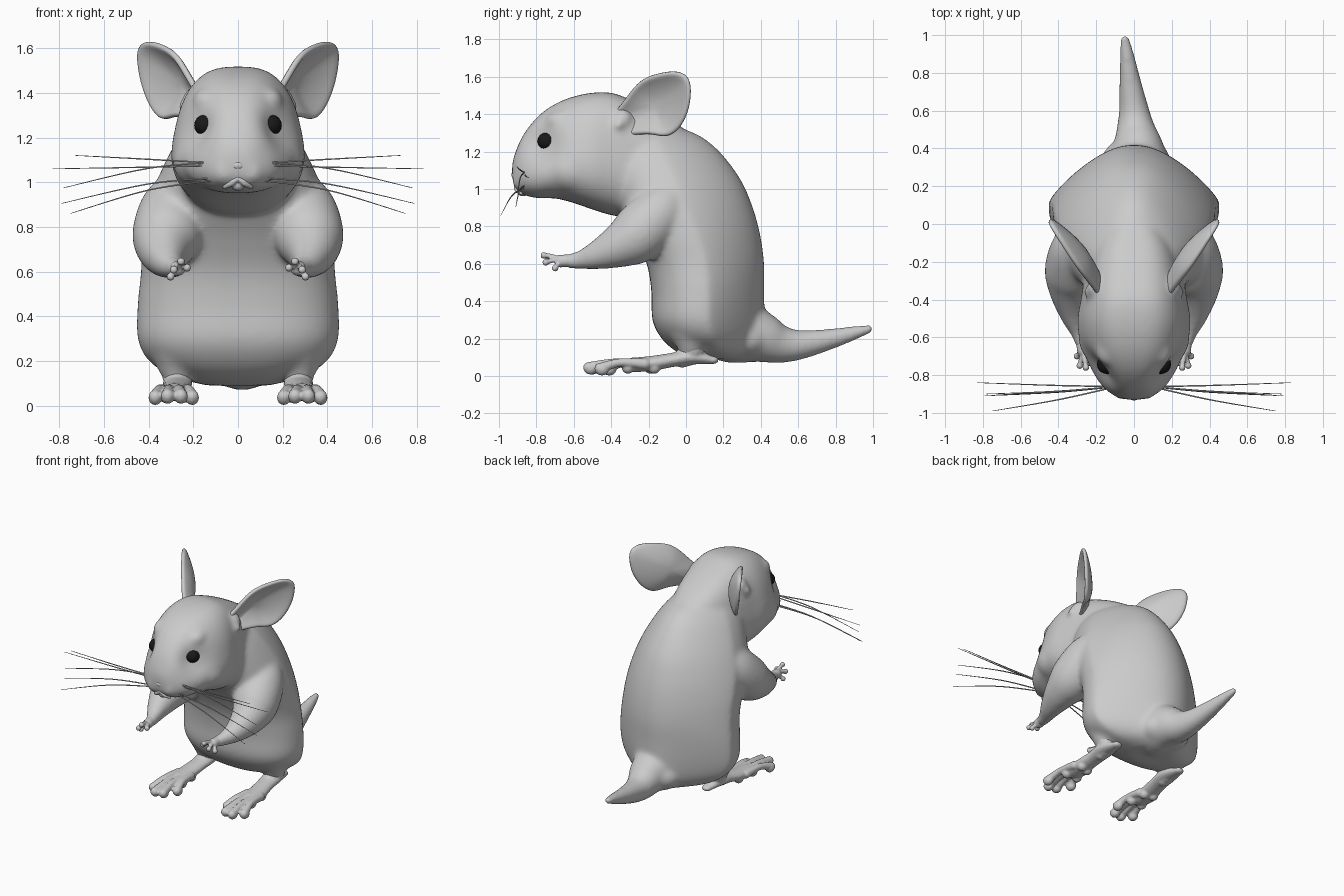
import bpy, bmesh
from math import sin, cos, pi, exp
from mathutils import Vector, Matrix

if "Cube" in bpy.data.objects:
    bpy.data.objects.remove(bpy.data.objects["Cube"])


def spline(pts, n=6, closed=False):
    """Catmull-Rom interpolation of tuples of any length."""
    out, m = [], len(pts)
    for i in range(m if closed else m - 1):
        idx = [(i + k) % m if closed else min(max(i + k, 0), m - 1) for k in (-1, 0, 1, 2)]
        a, b, c, d = (pts[k] for k in idx)
        for j in range(n):
            t = j / n
            out.append(tuple(0.5 * (2*q + (r - p)*t + (2*p - 5*q + 4*r - s)*t*t + (3*q - p - 3*r + s)*t**3)
                             for p, q, r, s in zip(a, b, c, d)))
    return out if closed else out + [tuple(pts[-1])]


def loft(bm, rings):
    rows = [[bm.verts.new(p) for p in ring] for ring in rings]
    n = len(rows[0])
    for a, b in zip(rows, rows[1:]):
        for i in range(n):
            bm.faces.new((a[i], a[(i + 1) % n], b[(i + 1) % n], b[i]))
    bm.faces.new(rows[0][::-1])
    bm.faces.new(rows[-1])


def ball(bm, c, r, scale=(1, 1, 1)):
    bmesh.ops.create_uvsphere(bm, u_segments=20, v_segments=12, radius=r,
                              matrix=Matrix.Translation(c) @ Matrix.Diagonal((*scale, 1)))


def tube(bm, pts, sides=16, flat=1.0, caps=True):
    """Round limb through (x, y, z, radius) points."""
    path = spline(pts)
    rings = []
    for i, p in enumerate(path):
        c = Vector(p[:3])
        t = Vector(path[min(i + 1, len(path) - 1)][:3]) - Vector(path[max(i - 1, 0)][:3])
        q = t.to_track_quat('Z', 'Y')
        ring = []
        for k in range(sides):
            o = q @ Vector((cos(2*pi*k/sides), sin(2*pi*k/sides), 0)) * p[3]
            o.z *= flat
            ring.append(c + o)
        rings.append(ring)
    loft(bm, rings)
    if caps:
        for p in (pts[0], pts[-1]):
            ball(bm, p[:3], p[3], (1, 1, flat))


def super_ring(low, high, count=48):
    """Unit superellipse with separate exponents for its negative and positive halves."""
    for k in range(count):
        c, s = cos(2*pi*k/count), sin(2*pi*k/count)
        n = high if s > 0 else low
        yield (abs(c)**(2/n) * (1 if c > 0 else -1), abs(s)**(2/n) * (1 if s > 0 else -1))


def finish(bm, name, voxel=0, smooth=0, mirror=False):
    bmesh.ops.recalc_face_normals(bm, faces=bm.faces)
    for f in bm.faces:
        f.smooth = True
    me = bpy.data.meshes.new(name)
    bm.to_mesh(me)
    bm.free()
    ob = bpy.data.objects.new(name, me)
    bpy.context.collection.objects.link(ob)
    if voxel:
        r = ob.modifiers.new("Fuse", 'REMESH')
        r.mode, r.voxel_size, r.use_smooth_shade = 'VOXEL', voxel, True
    if smooth:
        s = ob.modifiers.new("Soften", 'SMOOTH')
        s.factor, s.iterations = 0.5, smooth
    if mirror:
        ob.modifiers.new("Mirror", 'MIRROR').use_mirror_merge = False
    return ob


# Torso: horizontal sections (z, front y, back y, half width, narrowing to the back)
bm = bmesh.new()
torso = [(.09, .05, .36, .14, .5), (.13, -.05, .40, .29, .55), (.2, -.13, .42, .40, .55),
         (.3, -.18, .42, .45, .48), (.45, -.185, .418, .45, .4), (.6, -.21, .418, .435, .36),
         (.75, -.28, .398, .425, .33), (.9, -.37, .358, .40, .3), (1.05, -.41, .293, .345, .3),
         (1.2, -.43, .18, .265, .3), (1.29, -.4, .065, .185, .3), (1.33, -.33, -.05, .09, .3)]
loft(bm, [[(w*x*(1 - k*max(y, 0)), (f + b)/2 + (b - f)/2*y, z) for x, y in super_ring(2.5, 2.1)]
          for z, f, b, w, k in spline(torso, 4)])

# Head: sections along y (y, bottom z, top z, half width, taper towards the top), with eye sockets
head = [(-.93, 1.06, 1.13, .04, .1), (-.915, 1.01, 1.19, .09, .2), (-.87, .97, 1.29, .15, .3),
        (-.79, .95, 1.39, .205, .32), (-.7, .95, 1.455, .25, .27), (-.6, .925, 1.495, .28, .24),
        (-.5, .89, 1.515, .29, .2), (-.4, .86, 1.515, .275, .17), (-.3, .85, 1.48, .26, .15),
        (-.2, .86, 1.435, .24, .14), (-.1, .9, 1.38, .20, .1), (0, .97, 1.315, .14, .1)]
rings = []
for y, lo, hi, w, k in spline(head, 4):
    ring = []
    for x, v in super_ring(2.3, 2.9):
        z = (lo + hi)/2 + (hi - lo)/2*v
        dent = 1 - .25*exp(-((y + .78)**2 + (z - 1.24)**2)/.008)
        ring.append((w*x*(1 - k*v)*dent, y, z))
    rings.append(ring)
loft(bm, rings)

# Tail with a flared root
tube(bm, [(.02, .24, .24, .17), (.02, .34, .225, .16), (.02, .42, .2, .134), (.01, .5, .172, .106),
          (0, .6, .166, .082), (-.02, .75, .193, .06), (-.035, .88, .225, .042), (-.048, .98, .252, .026)], 20)
ball(bm, (.01, .33, .2), .17, (1.1, .8, .7))

for s in (1, -1):
    # Arms, ankles, cheeks, muzzle pads, ear roots
    tube(bm, [(s*.24, -.06, .96, .12), (s*.29, -.14, .87, .152), (s*.32, -.26, .755, .155),
              (s*.33, -.36, .695, .12), (s*.316, -.48, .645, .078), (s*.29, -.57, .62, .05),
              (s*.27, -.64, .615, .038)], 24)
    tube(bm, [(s*.26, .04, .27, .14), (s*.27, .03, .17, .095), (s*.27, .02, .11, .055)])
    ball(bm, (s*.17, -.6, 1.1), .125, (1, 1.2, 1))
    ball(bm, (s*.06, -.865, 1.045), .065)
    ball(bm, (s*.14, -.66, 1.36), .07, (.9, 1.3, .9))
    tube(bm, [(s*.19, -.34, 1.37, .06), (s*.24, -.36, 1.34, .03)])
body = finish(bm, "body", .012, 26)

# Hind feet with four long toes and sole pads
bm = bmesh.new()
tube(bm, [(.27, .14, .085, .035), (.27, .03, .1, .065), (.275, -.08, .085, .062),
          (.285, -.18, .068, .066), (.287, -.27, .06, .066)], flat=.6)
tube(bm, [(.27, .04, .19, .085), (.27, .03, .13, .07), (.272, -.02, .095, .05)])
for x0, x1, y1, z1 in ((.235, .205, -.42, .04), (.27, .255, -.51, .045),
                       (.305, .315, -.52, .045), (.335, .37, -.46, .04)):
    tube(bm, [(x0, -.22, .065, .03), ((x0 + x1)/2, (y1 - .25)/2, .072, .022), (x1, y1, z1, .03)])
    ball(bm, (x1, y1 + .01, z1 - .005), .034, (.9, 1.1, .95))
for x, y in ((.24, -.31), (.325, -.31), (.25, -.19), (.31, -.17)):
    ball(bm, (x, y, .046), .034)
finish(bm, "hind_feet", .007, 3, True)

# Hands with small fingers
bm = bmesh.new()
tube(bm, [(.287, -.56, .62, .042), (.275, -.62, .617, .034), (.268, -.67, .615, .034)])
for x, y, z in ((.302, -.7, .577), (.287, -.75, .608), (.255, -.76, .645), (.228, -.735, .617)):
    tube(bm, [(.268, -.66, .615, .018), (.134 + x*.5, (y - .66)/2, (z + .615)/2 + .008, .013), (x, y, z, .014)])
    ball(bm, (x, y, z), .018)
finish(bm, "hands", .006, 2, True)

# Ears: cupped discs, outline in (y, z)
outline = spline([(-.41, 1.36), (-.34, 1.46), (-.25, 1.57), (-.15, 1.615), (-.04, 1.625), (.017, 1.575),
                  (.015, 1.45), (-.03, 1.34), (-.1, 1.285), (-.2, 1.295), (-.3, 1.29), (-.39, 1.28)], 4, True)
bm = bmesh.new()
cy, cz = -.16, 1.445


def ear_point(y, z, r):
    py, pz = cy + (y - cy)*r, cz + (z - cz)*r
    return (.43 + .62*py + .12*(pz - 1.48) - .075*(1 - r*r), py, pz)


rows = [[bm.verts.new(ear_point(y, z, r)) for y, z in outline] for r in (.12, .3, .5, .7, .87, 1)]
count = len(outline)
for a, b in zip(rows, rows[1:]):
    for i in range(count):
        bm.faces.new((a[i], b[i], b[(i + 1) % count], a[(i + 1) % count]))
bm.faces.new(rows[0])
ear = finish(bm, "ears")
solid = ear.modifiers.new("Thickness", 'SOLIDIFY')
solid.thickness, solid.offset = .028, 0
ear.modifiers.new("Round", 'SUBSURF').levels = 1
ear.modifiers["Round"].render_levels = 1
ear.modifiers.new("Mirror", 'MIRROR').use_mirror_merge = False

# Nose and lips
bm = bmesh.new()
ball(bm, (0, -.918, 1.075), .024, (1.2, .7, .8))
for s in (1, -1):
    tube(bm, [(0, -.908, 1.02, .012), (s*.03, -.903, .995, .014), (s*.06, -.88, .978, .01)])
ball(bm, (0, -.872, .985), .03, (1, 1, .8))
finish(bm, "nose_and_lips", .005, 4)

# Whiskers
bm = bmesh.new()
for z0, y1, ends in ((1.085, -.905, (.73, 1.12)), (1.075, -.84, (.83, 1.06)), (1.09, -.9, (.78, .975)),
                     (1.02, -.91, (.79, .905)), (1.01, -.99, (.75, .86))):
    x1, z1 = ends
    mid = (z0 + z1)/2 + (.03 if z1 < 1 else 0)
    tube(bm, [(.09, -.86, z0, .004), (.4, (y1 - .87)/2, mid, .0035), (x1, y1, z1, .0015)], 6, caps=False)
finish(bm, "whiskers", mirror=True)

# Eyes, seated on the head surface
bpy.context.view_layer.update()
dg = bpy.context.evaluated_depsgraph_get()
aim = Vector((-.15, .2, 0)).normalized()
hit, loc, _, _ = body.evaluated_get(dg).ray_cast(Vector((.3, -.95, 1.255)), aim)
if not hit:
    loc = Vector((.16, -.76, 1.255))
bm = bmesh.new()
ball(bm, loc + aim*.022, .052, (1, 1, .92))
eyes = finish(bm, "eyes", mirror=True)
black = bpy.data.materials.new("eye_black")
black.diffuse_color = (.01, .01, .01, 1)
black.use_nodes = True
black.node_tree.nodes["Principled BSDF"].inputs["Base Color"].default_value = black.diffuse_color
eyes.data.materials.append(black)
